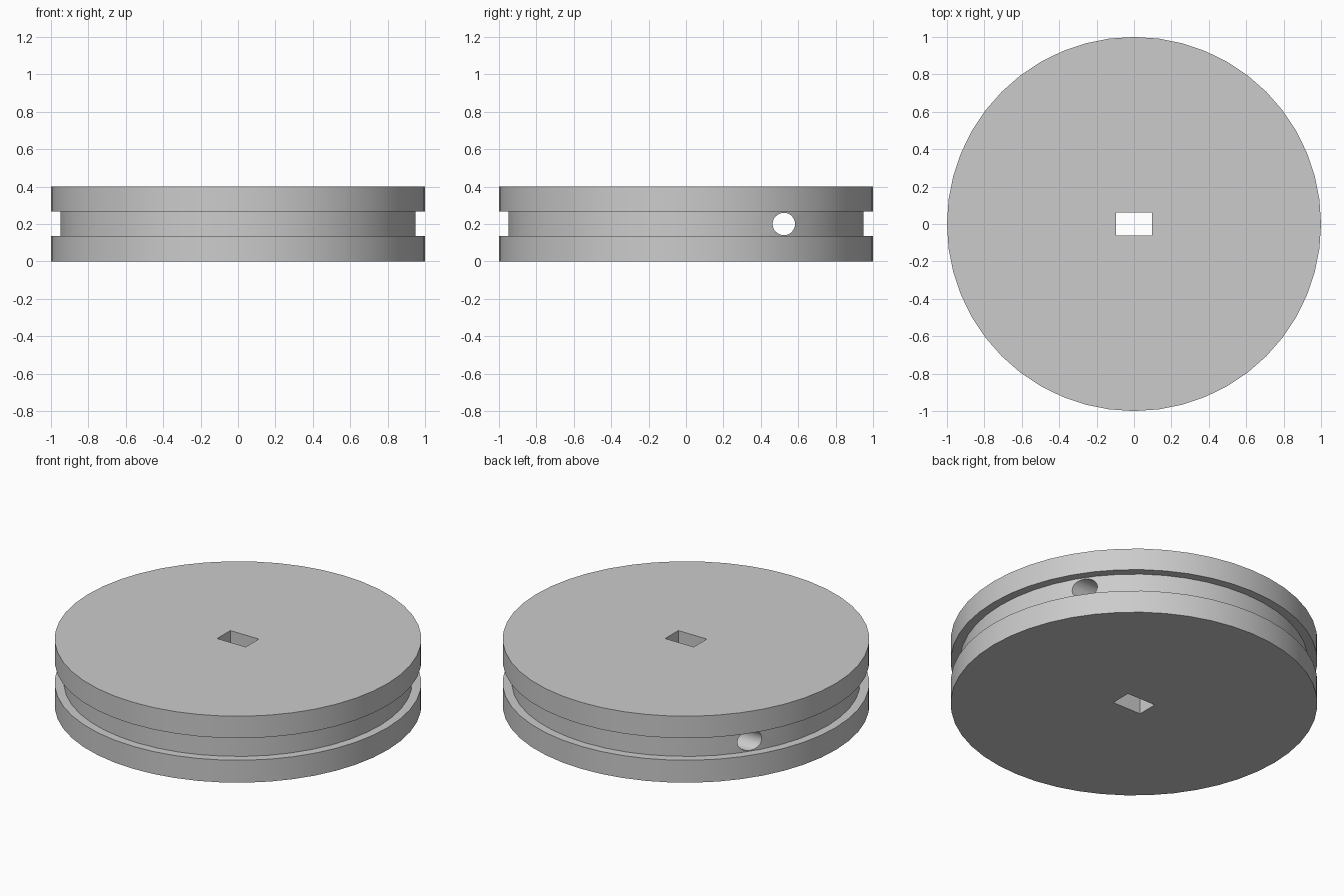
import bpy
import bmesh
import math
from mathutils import Matrix

cube = bpy.data.objects.get("Cube")
if cube:
    bpy.data.objects.remove(cube, do_unlink=True)

SIDES = 48
HEIGHT = 0.4
GROOVE_LOW, GROOVE_HIGH = 0.135, 0.268
RIM, GROOVE = 1.0, 0.95

grey = bpy.data.materials.new("plain_grey")
grey.use_nodes = True
colour = (0.6, 0.6, 0.6, 1)
grey.diffuse_color = colour
grey.node_tree.nodes["Principled BSDF"].inputs["Base Color"].default_value = colour


def add_object(name, bm):
    bmesh.ops.recalc_face_normals(bm, faces=bm.faces)
    mesh = bpy.data.meshes.new(name)
    bm.to_mesh(mesh)
    bm.free()
    mesh.materials.append(grey)
    obj = bpy.data.objects.new(name, mesh)
    bpy.context.collection.objects.link(obj)
    return obj


def cut(target, cutter):
    """Subtract the cutter, then discard it."""
    cutter.hide_render = True
    mod = target.modifiers.new("cut", 'BOOLEAN')
    mod.operation = 'DIFFERENCE'
    mod.solver = 'EXACT'
    mod.object = cutter
    bpy.context.view_layer.objects.active = target
    bpy.ops.object.modifier_apply(modifier=mod.name)
    bpy.data.objects.remove(cutter, do_unlink=True)


# Grooved wheel: stacked rings of the profile, closed by flat caps
profile = [(RIM, 0), (RIM, GROOVE_LOW), (GROOVE, GROOVE_LOW),
           (GROOVE, GROOVE_HIGH), (RIM, GROOVE_HIGH), (RIM, HEIGHT)]
bm = bmesh.new()
angles = [2 * math.pi * i / SIDES for i in range(SIDES)]
rings = [[bm.verts.new((r * math.cos(a), r * math.sin(a), z)) for a in angles]
         for r, z in profile]
for low, high in zip(rings, rings[1:]):
    for i in range(SIDES):
        j = (i + 1) % SIDES
        bm.faces.new((low[i], low[j], high[j], high[i]))
bm.faces.new(rings[0])
bm.faces.new(rings[-1])
wheel = add_object("grooved_wheel", bm)

# Rectangular axle slot through the centre
bm = bmesh.new()
bmesh.ops.create_cube(bm, size=1, matrix=Matrix.Translation((0, 0, HEIGHT / 2))
                      @ Matrix.Diagonal((0.19, 0.125, 1, 1)))
cut(wheel, add_object("axle_slot_cutter", bm))

# Round cord hole running sideways from groove to groove
bm = bmesh.new()
bmesh.ops.create_cone(bm, cap_ends=True, segments=32, radius1=0.06, radius2=0.06,
                      depth=3, matrix=Matrix.Translation((0, 0.523, HEIGHT / 2))
                      @ Matrix.Rotation(math.pi / 2, 4, 'Y'))
cut(wheel, add_object("cord_hole_cutter", bm))

# Smooth round walls with crisp rims
bpy.ops.object.select_all(action='DESELECT')
wheel.select_set(True)
bpy.context.view_layer.objects.active = wheel
bpy.ops.object.shade_smooth_by_angle(angle=math.radians(30))
